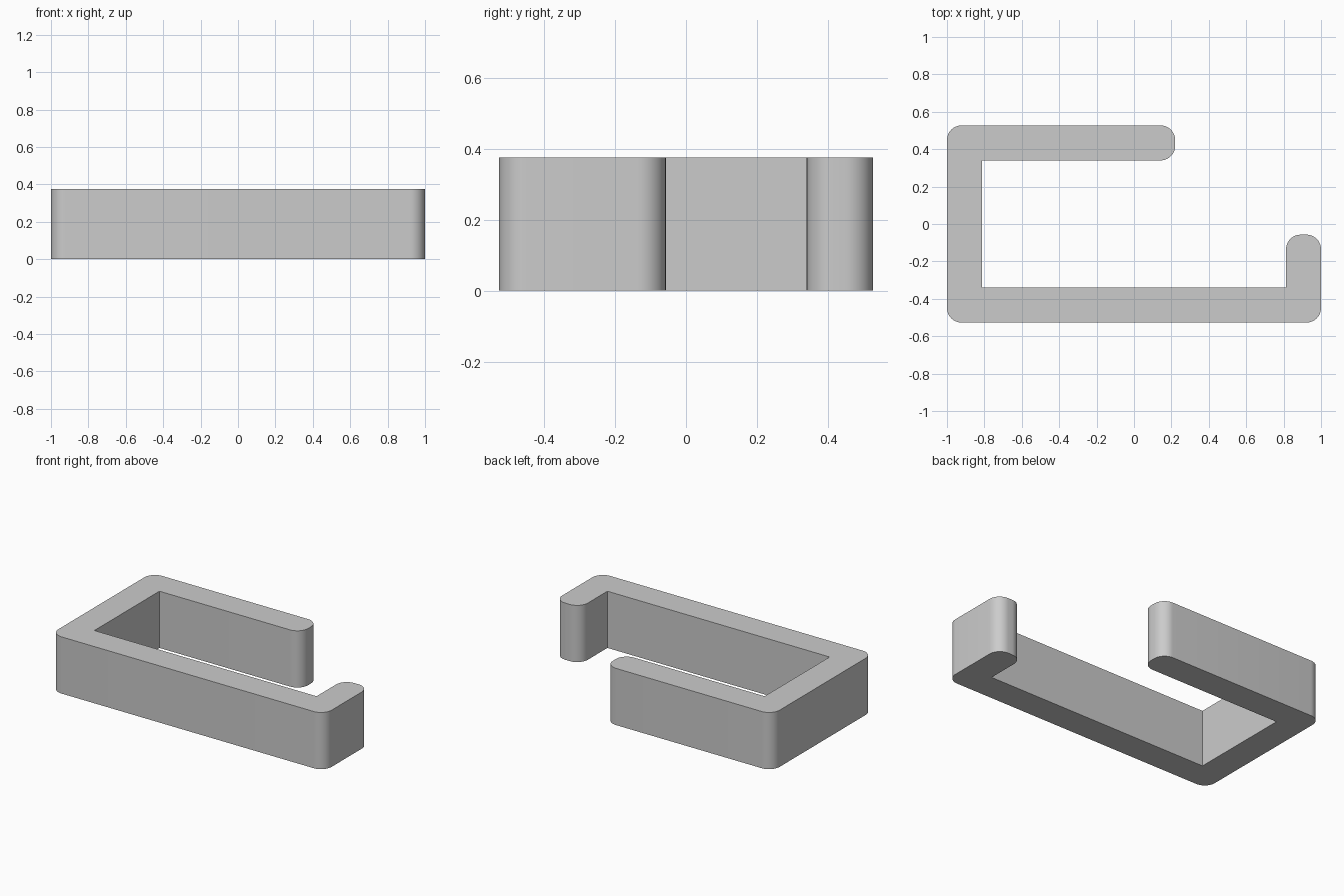
import bpy, bmesh, math
from mathutils import Vector

if "Cube" in bpy.data.objects:
    bpy.data.objects.remove(bpy.data.objects["Cube"])

HEIGHT = 0.375
RADIUS = 0.078
STEPS = 12

# Outline of the bent bar, counter-clockwise: (x, y, rounded corner?)
OUTLINE = [
    (-1.0, -0.527, True), (1.0, -0.527, True),
    (1.0, -0.057, True), (0.813, -0.057, True),
    (0.813, -0.34, False), (-0.813, -0.34, False),
    (-0.813, 0.34, False), (0.22, 0.34, True),
    (0.22, 0.527, True), (-1.0, 0.527, True),
]


def rounded_outline(corners):
    """Replace each rounded corner by an arc tangent to both edges."""
    points = []
    for i, (x, y, is_round) in enumerate(corners):
        p = Vector((x, y))
        if not is_round:
            points.append(p)
            continue
        a = (Vector(corners[i - 1][:2]) - p).normalized() * RADIUS
        b = (Vector(corners[(i + 1) % len(corners)][:2]) - p).normalized() * RADIUS
        centre = p + a + b
        for s in range(STEPS + 1):
            t = math.pi / 2 * s / STEPS
            points.append(centre - b * math.cos(t) - a * math.sin(t))
    return points


# Extrude the outline into a solid clip
bm = bmesh.new()
base = bm.faces.new([bm.verts.new((p.x, p.y, 0)) for p in rounded_outline(OUTLINE)])
result = bmesh.ops.extrude_face_region(bm, geom=[base], use_keep_orig=True)
top_verts = [g for g in result["geom"] if isinstance(g, bmesh.types.BMVert)]
bmesh.ops.translate(bm, verts=top_verts, vec=(0, 0, HEIGHT))
bmesh.ops.recalc_face_normals(bm, faces=bm.faces)
mesh = bpy.data.meshes.new("hook_clip")
bm.to_mesh(mesh)
bm.free()

clip = bpy.data.objects.new("hook_clip", mesh)
bpy.context.collection.objects.link(clip)

# Plain grey finish
grey = bpy.data.materials.new("light_grey")
grey.diffuse_color = (0.6, 0.6, 0.6, 1)
grey.use_nodes = True
grey.node_tree.nodes["Principled BSDF"].inputs["Base Color"].default_value = grey.diffuse_color
mesh.materials.append(grey)

# Smooth the rounded corners, keep the rims sharp
bpy.context.view_layer.objects.active = clip
clip.select_set(True)
bpy.ops.object.shade_smooth_by_angle(angle=math.radians(30))
